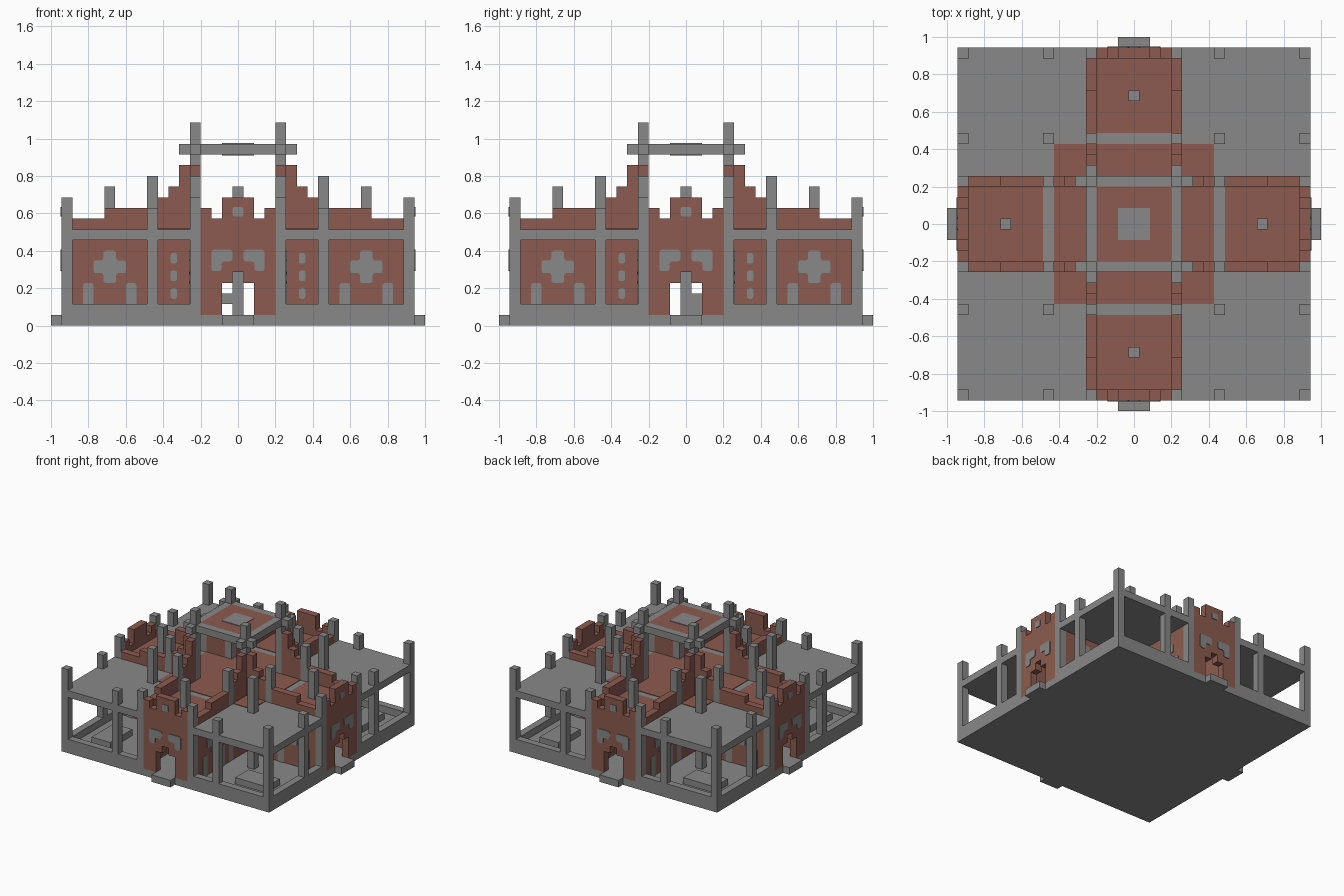
import bpy, bmesh
from mathutils import Matrix, Vector
from math import pi

cube = bpy.data.objects.get("Cube")
if cube:
    bpy.data.objects.remove(cube)

U = 2 / 35  # one block of the building grid


def material(name, color):
    m = bpy.data.materials.new(name)
    m.use_nodes = True
    m.diffuse_color = color
    m.node_tree.nodes["Principled BSDF"].inputs["Base Color"].default_value = color
    return m


STONE = material("grey stone", (0.246, 0.246, 0.246, 1))
BRICK = material("red brick", (0.262, 0.105, 0.08, 1))


def rect(x0, x1, z0, z1):
    return [(x0, z0), (x1, z0), (x1, z1), (x0, z1)]


def flip(outline):
    return [(-x, z) for x, z in outline]


def build(name, mat, pieces, turns=4, mirror=False, rounding=0):
    """Extrude (outline in x and z, y start, y end) pieces, repeated around z."""
    bm = bmesh.new()
    if mirror:
        pieces = pieces + [(flip(o), a, b) for o, a, b in pieces]
    for k in range(turns):
        turn = Matrix.Rotation(k * pi / 2, 3, 'Z')
        for outline, y0, y1 in pieces:
            part = bmesh.new()
            verts = [part.verts.new((x, y0, z)) for x, z in outline]
            part.faces.new(verts)
            if rounding:
                bmesh.ops.bevel(part, geom=verts, offset=rounding, segments=2,
                                profile=0.5, affect='VERTICES')
            out = bmesh.ops.extrude_face_region(part, geom=part.faces[:])
            moved = [g for g in out["geom"] if isinstance(g, bmesh.types.BMVert)]
            bmesh.ops.translate(part, verts=moved, vec=(0, y1 - y0, 0))
            bmesh.ops.recalc_face_normals(part, faces=part.faces[:])
            copies = {v: bm.verts.new(turn @ Vector(v.co) * U) for v in part.verts}
            for f in part.faces:
                bm.faces.new([copies[v] for v in f.verts])
            part.free()
    bmesh.ops.recalc_face_normals(bm, faces=bm.faces[:])
    mesh = bpy.data.meshes.new(name)
    bm.to_mesh(mesh)
    bm.free()
    mesh.materials.append(mat)
    obj = bpy.data.objects.new(name, mesh)
    bpy.context.collection.objects.link(obj)
    return obj


def post(x, y, top):
    return (rect(x - .5, x + .5, .5, top), y - .5, y + .5)


# Ground, kerb, doorsteps
build("ground_slab", STONE, [(rect(-16.5, 16.5, 0, 1), -16.5, 16.5)], turns=1)
build("kerb", STONE, [(rect(3.5, 16.5, 1, 2), -16.5, -15.5)], mirror=True)
build("doorstep", STONE, [(rect(-1.5, 1.5, 0, 1), -17.5, -16.5)])

# Flat roof with its edge beams
build("roof_slab", STONE, [(rect(-15.5, 15.5, 8, 9), -15.5, 15.5)], turns=1)
build("roof_edge_beam", STONE, [(rect(3.5, 16.5, 8, 9), -16.5, -15.5)], mirror=True)
build("wing_roof", BRICK, [(rect(-3.5, 3.5, 9, 9.08), -15.5, -8.5)])
build("central_roof", BRICK, [(rect(-7.5, 7.5, 9, 9.08), -7.5, 7.5)], turns=1)

# Posts
build("corner_posts", STONE, [post(16, -16, 12)])
build("edge_posts", STONE, [post(8, -16, 11)], mirror=True)
build("gate_posts", STONE, [post(4, -16, 12)], mirror=True)
build("inner_posts", STONE, [post(8, -8, 14)])
build("wing_posts", STONE, [post(8, -4, 14)], mirror=True)
build("tower_posts", STONE, [post(4, -4, 19)])

# Stepped walls along the four wings
inner_wall = [(4.5, 1), (4.5, 15), (5.5, 15), (5.5, 13), (6.5, 13),
              (6.5, 12), (7.5, 12), (7.5, 1)]
outer_wall = [(8.5, 1), (8.5, 11), (12.5, 11), (12.5, 10), (15.5, 10), (15.5, 1)]
build("wing_walls", BRICK, [(inner_wall, -4.5, -3.5), (outer_wall, -4.5, -3.5)],
      mirror=True)

# Gates with a notched door and battlements
half = [(.5, 5), (.5, 4), (1.5, 4), (1.5, 1), (3.5, 1), (3.5, 11),
        (2.5, 11), (2.5, 10), (1.5, 10), (1.5, 12)]
build("gate_walls", BRICK, [(half + flip(half)[::-1], -16.5, -15.5)])

# Canopy over the centre
build("canopy_beams", STONE, [(rect(-5.5, 5.5, 16, 17), -4.5, -3.5)])
build("canopy_roof", BRICK, [(rect(-3.5, 3.5, 16, 17), -3.5, 3.5)], turns=1)
build("canopy_centre", STONE, [(rect(-1.5, 1.5, 15.92, 17.08), -1.5, 1.5)], turns=1)

# Roof stubs on the wings
build("wing_stubs", STONE, [(rect(-.5, .5, 9, 13), -12.5, -11.5)])

# Column and blocks in the hall, low platforms in the corners
build("hall_column", STONE, [post(0, 0, 5)], turns=1)
build("hall_blocks", STONE, [(rect(-1.5, -.5, 2, 3), -.5, .5),
                             (rect(-.5, .5, 1, 3), .5, 1.5)], turns=1)
build("corner_platforms", STONE, [(rect(9, 14, 1, 1.9), -13.5, -10.5)])


# Painted grey details, as thin plates on the walls
def cross(cx, cz, arm, w, h):
    quarter = [(w, h), (w, w), (arm, w)]
    right = quarter + [(x, -z) for x, z in quarter[::-1]]
    return [(cx + x, cz + z) for x, z in right + flip(right)[::-1]]


WALL = (-4.6, -4.5)
GATE = (-16.6, -16.5)
build("cross_panels", STONE, [(cross(12, 5.5, 1.5, .6, 1.5), *WALL)],
      mirror=True, rounding=.2)
build("arch_panels", STONE, [(rect(c - .5, c + .5, .9, 4), *WALL) for c in (10, 14)],
      mirror=True, rounding=.25)
build("dot_panels", STONE,
      [(rect(5.7, 6.3, c - .5, c + .5), *WALL) for c in (3, 4.65, 6.3)],
      mirror=True, rounding=.2)
bracket = [(2.5, 5.1), (2.5, 7.1), (.5, 7.1), (.5, 6), (1.55, 6), (1.55, 5.1)]
build("gate_brackets", STONE, [(bracket, *GATE)], mirror=True, rounding=.25)
build("gate_windows", STONE, [(rect(-.5, .5, 10.2, 11.1), *GATE)], rounding=.15)
